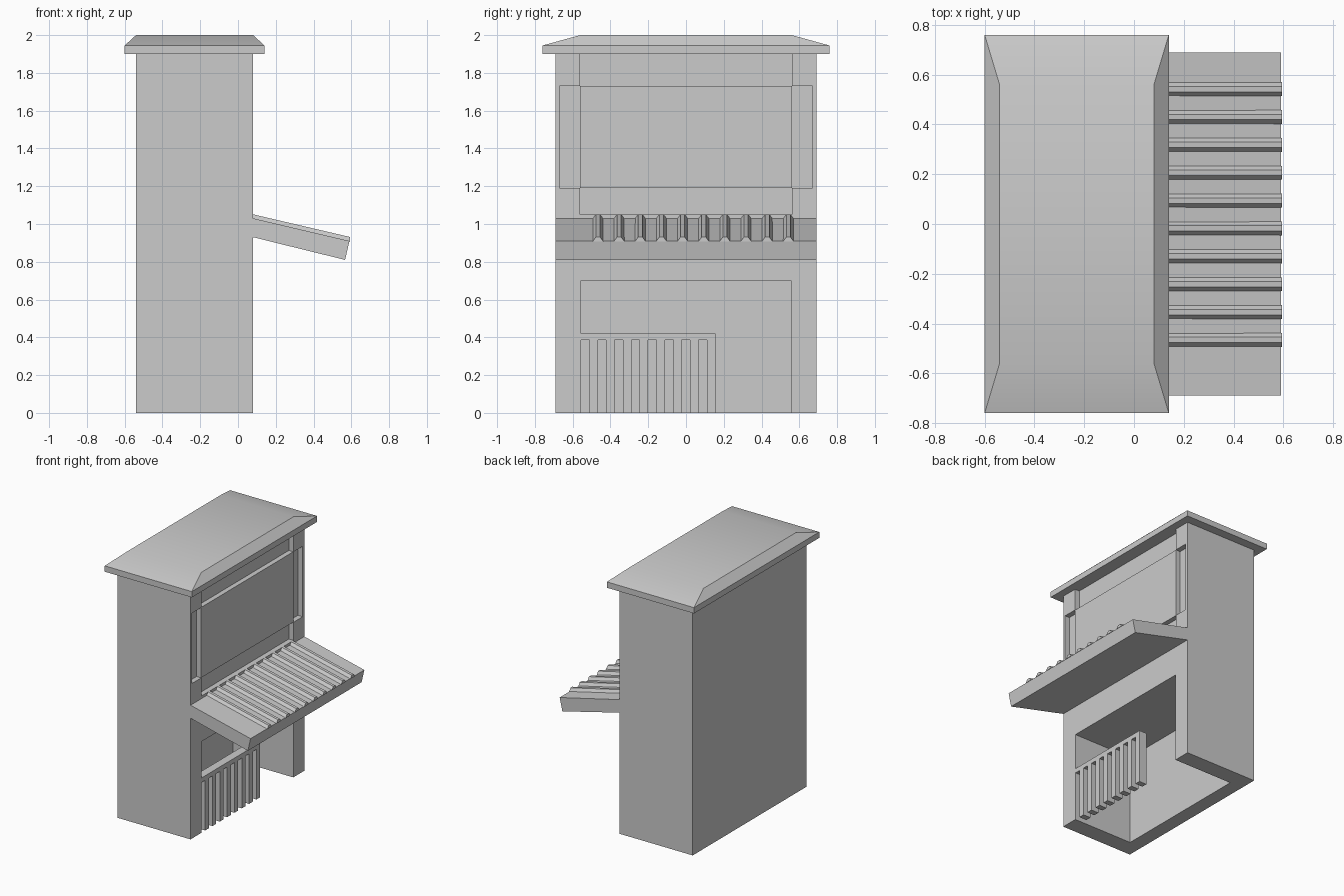
import bpy, bmesh, math

if "Cube" in bpy.data.objects:
    bpy.data.objects.remove(bpy.data.objects["Cube"])

def mesh_object(name, bm):
    bmesh.ops.recalc_face_normals(bm, faces=bm.faces)
    me = bpy.data.meshes.new(name)
    bm.to_mesh(me)
    bm.free()
    ob = bpy.data.objects.new(name, me)
    bpy.context.collection.objects.link(ob)
    return ob

def prism(bm, outline, vec):
    face = bm.faces.new([bm.verts.new(p) for p in outline])
    ext = bmesh.ops.extrude_face_region(bm, geom=[face])
    # keep the start cap so the solid is closed
    new = [v for v in ext['geom'] if isinstance(v, bmesh.types.BMVert)]
    bmesh.ops.translate(bm, verts=new, vec=vec)
    if not face.is_valid:
        bm.faces.new([v for v in face.verts])

def box(name, x, y, z):
    bm = bmesh.new()
    bmesh.ops.create_cube(bm, size=1)
    for v in bm.verts:
        v.co = [r[0] if c < 0 else r[1] for c, r in zip(v.co, (x, y, z))]
    return mesh_object(name, bm)

def carve(ob, cutters):
    for c in cutters:
        m = ob.modifiers.new("cut", 'BOOLEAN')
        m.operation = 'DIFFERENCE'
        m.solver = 'EXACT'
        m.object = c
    bpy.context.view_layer.update()
    dg = bpy.context.evaluated_depsgraph_get()
    me = bpy.data.meshes.new_from_object(ob.evaluated_get(dg))
    ob.modifiers.clear()
    ob.data = me
    for c in cutters:
        bpy.data.objects.remove(c)

# Tall cabinet body with an open lower room and a stepped front recess
body = box("body", (-0.54, 0.08), (-0.69, 0.69), (0, 1.9))
carve(body, [
    box("room_cut", (-0.43, 0.3), (-0.556, 0.556), (-0.1, 0.70)),
    box("tall_recess_cut", (0.04, 0.3), (-0.56, 0.56), (1.05, 2.0)),
    box("wide_recess_cut", (0.04, 0.3), (-0.67, 0.67), (1.19, 1.73)),
])

# Board set in the front recess
box("front_board", (0.04, 0.078), (-0.56, 0.56), (1.19, 1.73))

# Roof: flat slab with sloped top
bm = bmesh.new()
rings = []
for x0, x1, y, z in ((-0.60, 0.14, 0.76, 1.90), (-0.60, 0.14, 0.76, 1.945),
                     (-0.54, 0.08, 0.56, 2.0)):
    rings.append([bm.verts.new(p) for p in
                  ((x0, -y, z), (x1, -y, z), (x1, y, z), (x0, y, z))])
for a, b in zip(rings, rings[1:]):
    for i in range(4):
        j = (i + 1) % 4
        bm.faces.new((a[i], a[j], b[j], b[i]))
bm.faces.new(rings[0])
bm.faces.new(rings[-1])
roof = mesh_object("roof", bm)
bpy.context.view_layer.objects.active = roof
roof.select_set(True)
bpy.ops.object.shade_smooth_by_angle(angle=math.radians(30))

# Sloping awning
bm = bmesh.new()
prism(bm, [(0.08, -0.69, 1.03), (0.59, -0.69, 0.91),
           (0.567, -0.69, 0.81), (0.08, -0.69, 0.93)], (0, 1.38, 0))
mesh_object("awning", bm)

# Raised ribs along the awning
bm = bmesh.new()
for i in range(10):
    y = -0.466 + i * 0.112
    section = ((-0.028, -0.002), (-0.011, 0.021), (0.011, 0.021), (0.028, -0.002))
    prism(bm, [(0.08, y + dy, 1.03 + dz) for dy, dz in section], (0.514, 0, -0.12))
mesh_object("awning_ribs", bm)

# Slatted gate: comb outline with eight slats hanging from the rail
step = 0.711 / 16
outline = [(0.155, 0.42), (-0.556, 0.42), (-0.556, 0.385)]
for i in range(8):
    a = -0.556 + (2 * i + 1) * step
    outline += [(a, 0.385), (a, 0), (a + step, 0)]
    if i < 7:
        outline.append((a + step, 0.385))
bm = bmesh.new()
prism(bm, [(0.015, y, z) for y, z in outline], (0.064, 0, 0))
mesh_object("slatted_gate", bm)
